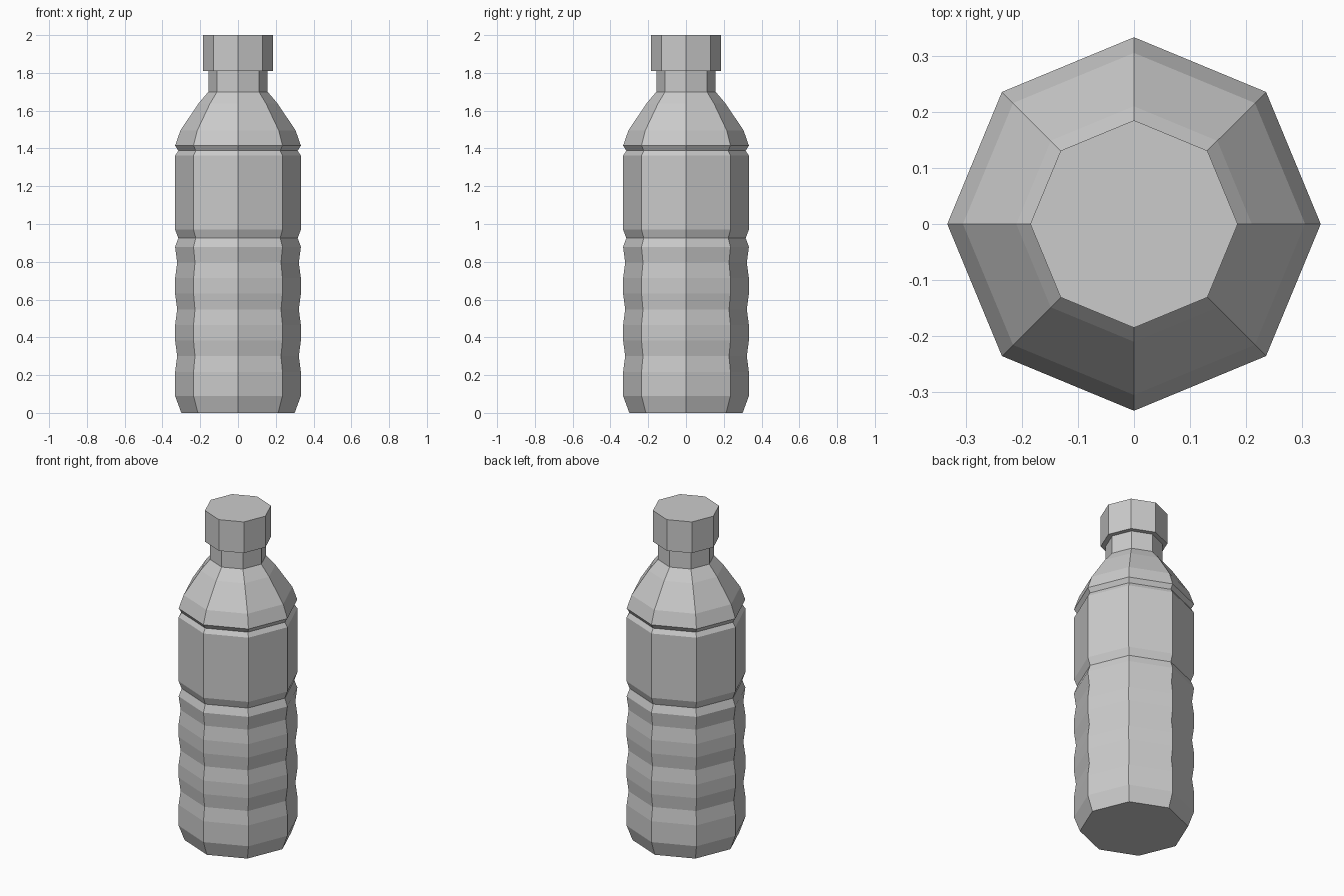
import bpy
import bmesh
from math import cos, sin, pi

cube = bpy.data.objects.get("Cube")
if cube:
    bpy.data.objects.remove(cube)

SIDES = 8

grey = bpy.data.materials.new("plain grey")
grey.use_nodes = True
colour = (0.6, 0.6, 0.6, 1)
grey.diffuse_color = colour
grey.node_tree.nodes["Principled BSDF"].inputs["Base Color"].default_value = colour


def lathe(name, profile):
    """Spin (radius, height) points into a closed eight-sided solid."""
    bm = bmesh.new()
    rings = []
    for r, z in profile:
        angles = [2 * pi * i / SIDES for i in range(SIDES)]
        rings.append([bm.verts.new((r * cos(a), r * sin(a), z)) for a in angles])
    for low, high in zip(rings, rings[1:]):
        for i in range(SIDES):
            j = (i + 1) % SIDES
            bm.faces.new((low[i], low[j], high[j], high[i]))
    bm.faces.new(rings[0][::-1])
    bm.faces.new(rings[-1])
    mesh = bpy.data.meshes.new(name)
    bm.to_mesh(mesh)
    bm.free()
    mesh.materials.append(grey)
    obj = bpy.data.objects.new(name, mesh)
    bpy.context.collection.objects.link(obj)
    return obj


R = 0.333        # full body radius
DENT = 0.322     # radius in the grip grooves

# Base and ribbed grip: three shallow grooves between flat bands
body = [(0.30, 0), (R, 0.09)]
for z in (0.30, 0.548, 0.796):
    body += [(R, z - 0.083), (DENT, z), (R, z + 0.083)]

# Deeper waist groove, label panel, shoulder groove
body += [(0.316, 0.925), (R, 0.97), (R, 1.362), (0.316, 1.388), (R, 1.415)]

# Shoulder tapering to the neck
body += [(0.305, 1.495), (0.21, 1.637), (0.157, 1.70)]
lathe("bottle_body", body)

# Neck and screw cap
lathe("neck", [(0.157, 1.70), (0.157, 1.81)])
lathe("cap", [(0.185, 1.81), (0.185, 2.0)])
